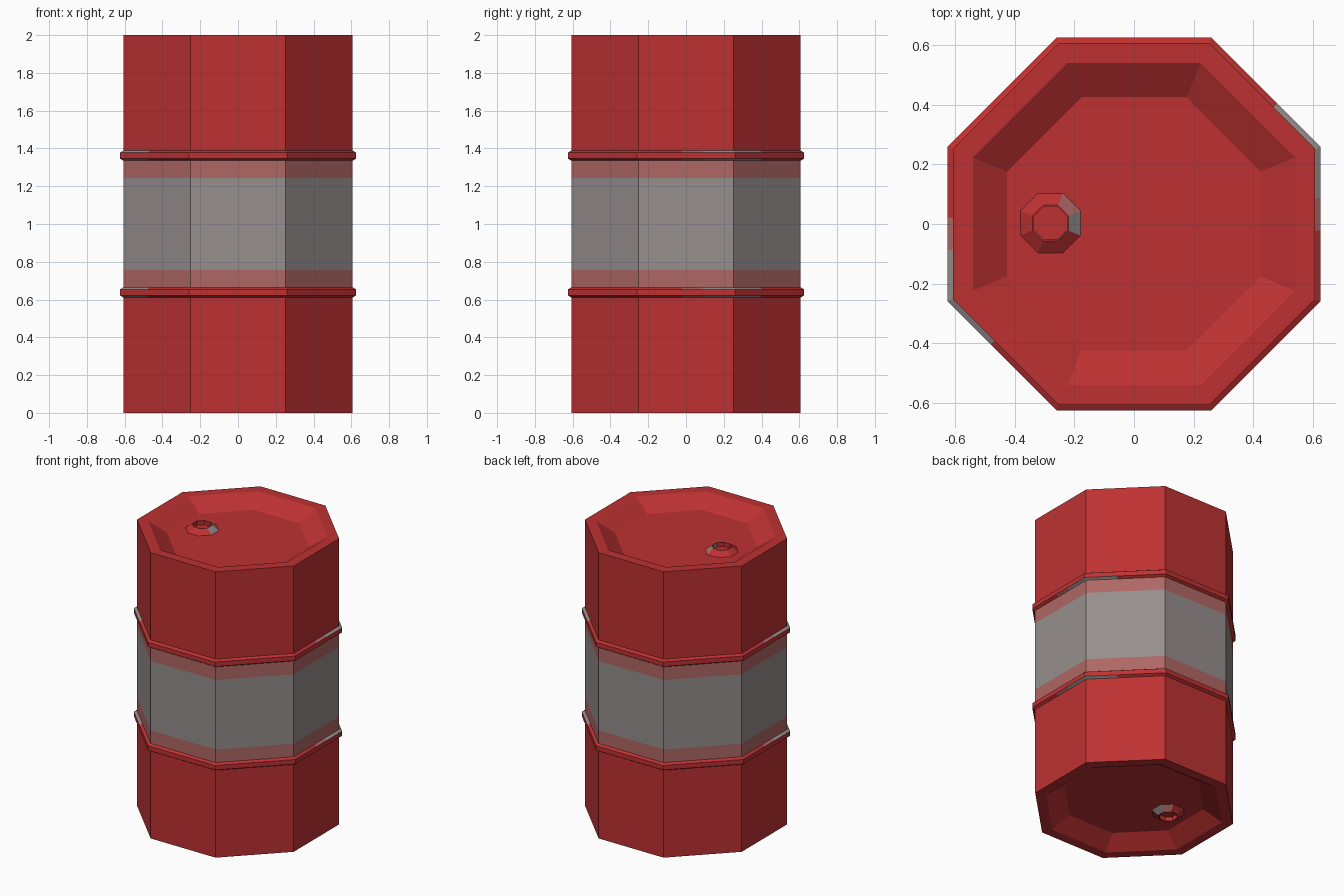
import bpy, bmesh, math
from mathutils import Vector

if "Cube" in bpy.data.objects:
    bpy.data.objects.remove(bpy.data.objects["Cube"])


def material(name, rgb):
    m = bpy.data.materials.new(name)
    m.diffuse_color = (*rgb, 1)
    m.use_nodes = True
    m.node_tree.nodes["Principled BSDF"].inputs["Base Color"].default_value = m.diffuse_color
    return m


MATS = [material("red paint", (0.515, 0.031, 0.032)),
        material("bare grey metal", (0.305, 0.272, 0.268)),
        material("worn pale red", (0.43, 0.137, 0.13))]
RED, GREY, WORN = range(3)


def lathe8(name, profile, colour, centre=(0, 0), closed=False, cuts=()):
    """Eight-sided lathe; profile is (distance to flat, height)."""
    bm = bmesh.new()
    rings = []
    for ap, z in profile:
        r = ap / math.cos(math.pi / 8)
        rings.append([bm.verts.new((r * math.cos((i + .5) * math.pi / 4),
                                    r * math.sin((i + .5) * math.pi / 4), z))
                      for i in range(8)])
    pairs = list(zip(rings, rings[1:]))
    if closed:
        pairs.append((rings[-1], rings[0]))
    else:
        bm.faces.new(rings[0])
        bm.faces.new(rings[-1])
    for a, b in pairs:
        for i in range(8):
            j = (i + 1) % 8
            bm.faces.new((a[i], a[j], b[j], b[i]))
    for deg in cuts:
        t = math.radians(deg)
        bmesh.ops.bisect_plane(bm, geom=bm.verts[:] + bm.edges[:] + bm.faces[:],
                               plane_co=(0, 0, 0),
                               plane_no=(-math.sin(t), math.cos(t), 0))
    bmesh.ops.recalc_face_normals(bm, faces=bm.faces[:])
    bm.normal_update()
    for f in bm.faces:
        f.material_index = colour(f.calc_center_median(), f.normal)
    me = bpy.data.meshes.new(name)
    bm.to_mesh(me)
    bm.free()
    for m in MATS:
        me.materials.append(m)
    ob = bpy.data.objects.new(name, me)
    ob.location = (*centre, 0)
    bpy.context.collection.objects.link(ob)


# Body: recessed lids and a worn band between the hoops
def body_colour(c, n):
    if abs(n.z) > 0.1:
        return RED
    d = abs(c.z - 1)
    return GREY if d < 0.2 else WORN if d < 0.36 else RED


half = [(0.425, 0.075), (0.54, 0), (0.607, 0), (0.607, 0.64), (0.607, 0.757)]
lathe8("barrel_body", half + [(a, 2 - z) for a, z in reversed(half)], body_colour)


# Hoops: bevelled edges scuffed on two opposite sides
def hoop_colour(c, n):
    if abs(n.z) < 0.2:
        return RED
    a = math.degrees(math.atan2(c.y, c.x)) % 180
    return GREY if 8 < a < 40 else WORN if a < 8 or a > 178 else RED


for name, z in (("lower_hoop", 0.638), ("upper_hoop", 1.362)):
    lathe8(name, [(0.59, z - 0.027), (0.607, z - 0.027), (0.625, z - 0.016),
                  (0.625, z + 0.016), (0.607, z + 0.027), (0.59, z + 0.027)],
           hoop_colour, closed=True, cuts=(-2, 8, 40))


# Filler collars in both lids
def collar_colour(c, n):
    if abs(n.z) > 0.95 or Vector((c.x, c.y)).length < 0.03:
        return RED
    a = math.degrees(math.atan2(c.y, c.x))
    return GREY if abs(a) < 10 else WORN if 30 < a < 60 else RED


collar = [(0.10, -0.01), (0.10, 0), (0.06, 0.032), (0.055, 0.032), (0.055, 0.002)]
lathe8("top_filler_collar", [(a, 1.925 + z) for a, z in collar],
       collar_colour, (-0.28, 0.003))
lathe8("bottom_filler_collar", [(a, 0.075 - z) for a, z in collar],
       collar_colour, (-0.28, 0.003))
